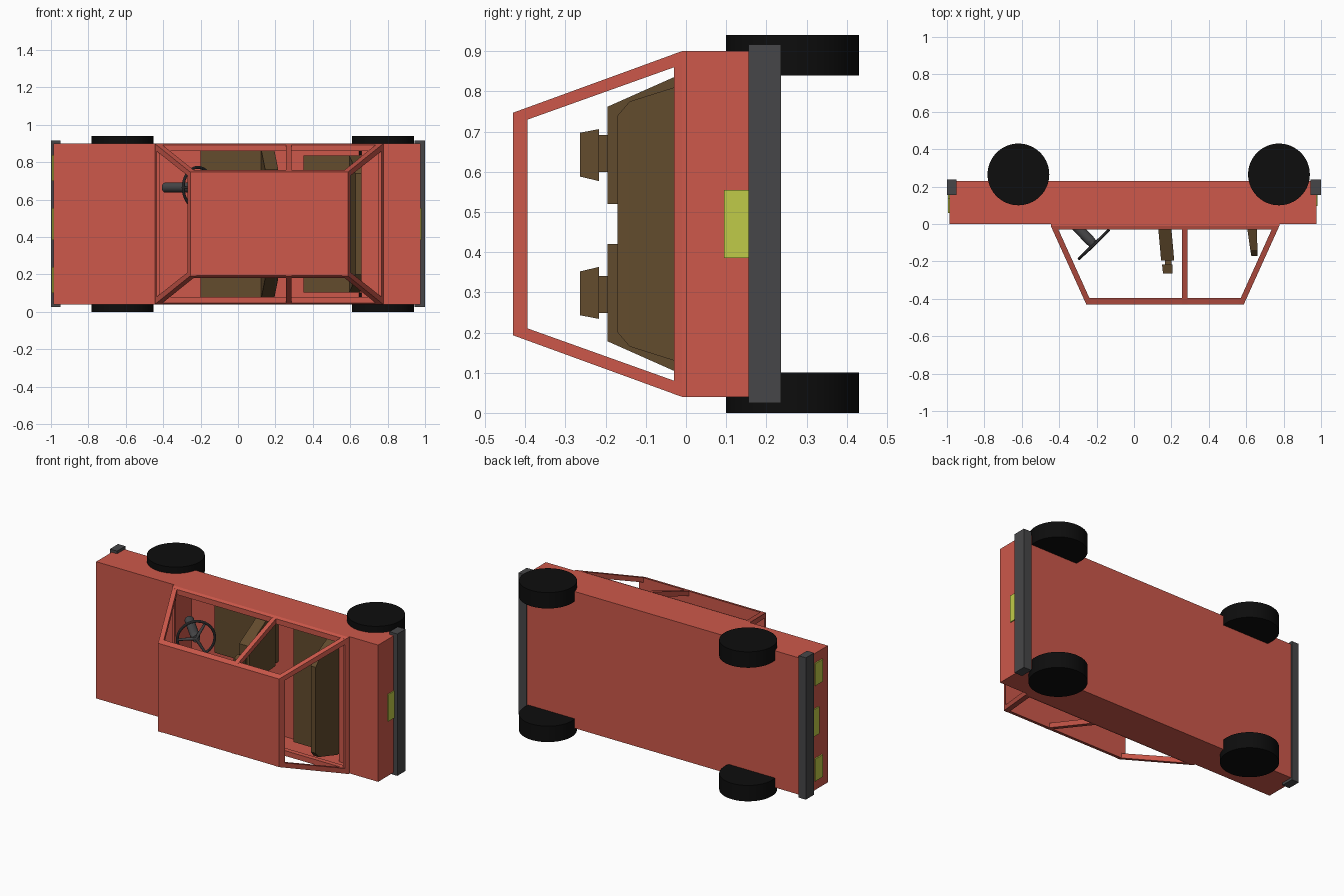
import bpy, bmesh, math
from mathutils import Vector, Matrix

if "Cube" in bpy.data.objects:
    bpy.data.objects.remove(bpy.data.objects["Cube"])

ZC = 0.47  # mid-plane of the car, which lies on its side


def material(name, rgb):
    m = bpy.data.materials.new(name)
    m.diffuse_color = (*rgb, 1)
    m.use_nodes = True
    m.node_tree.nodes["Principled BSDF"].inputs["Base Color"].default_value = m.diffuse_color
    return m


RED = material("red paint", (0.61, 0.098, 0.069))
BROWN = material("brown leather", (0.125, 0.072, 0.027))
GREY = material("dark grey", (0.062, 0.062, 0.065))
BLACK = material("black rubber", (0.004, 0.004, 0.004))
YELLOW = material("yellow lamp", (0.53, 0.60, 0.065))


def make(name, bm, mat):
    bmesh.ops.recalc_face_normals(bm, faces=bm.faces)
    me = bpy.data.meshes.new(name)
    bm.to_mesh(me)
    bm.free()
    ob = bpy.data.objects.new(name, me)
    bpy.context.collection.objects.link(ob)
    if mat:
        me.materials.append(mat)
    return ob


def loft(name, mat, *rings, mirror=False):
    """Solid through rectangles (y, x0, x1, z0, z1); mirror flips across mid-plane."""
    for side in ((0, 1) if mirror else (0,)):
        bm = bmesh.new()
        loops = []
        for y, x0, x1, z0, z1 in rings:
            if side:
                z0, z1 = 2 * ZC - z1, 2 * ZC - z0
            loops.append([bm.verts.new((x, y, z)) for x, z in
                          ((x0, z0), (x1, z0), (x1, z1), (x0, z1))])
        bm.faces.new(loops[0])
        bm.faces.new(loops[-1])
        for a, b in zip(loops, loops[1:]):
            for i in range(4):
                j = (i + 1) % 4
                bm.faces.new((a[i], a[j], b[j], b[i]))
        ob = make(name, bm, mat)
    return ob


def box(name, mat, x0, x1, y0, y1, z0, z1, mirror=False):
    return loft(name, mat, (y0, x0, x1, z0, z1), (y1, x0, x1, z0, z1), mirror=mirror)


def rod(name, mat, a, b, r, r2=None, sides=32):
    a, b = Vector(a), Vector(b)
    d = b - a
    bm = bmesh.new()
    mtx = Matrix.Translation((a + b) / 2) @ d.to_track_quat('Z', 'Y').to_matrix().to_4x4()
    bmesh.ops.create_cone(bm, cap_ends=True, segments=sides, radius1=r,
                          radius2=r if r2 is None else r2, depth=d.length, matrix=mtx)
    return smooth(make(name, bm, mat))


def smooth(ob):
    bpy.ops.object.select_all(action='DESELECT')
    ob.select_set(True)
    bpy.context.view_layer.objects.active = ob
    bpy.ops.object.shade_smooth_by_angle(angle=math.radians(35))
    return ob


# Body tub with the passenger space and a rear shelf hollowed out
body = box("body", RED, -0.987, 0.975, 0, 0.23, 0.04, 0.90)
for dims in ((-0.435, 0.66, -0.1, 0.16), (0.5, 0.765, -0.1, 0.06)):
    cutter = box("cabin_cutter", None, *dims, 0.06, 0.88)
    cutter.hide_render = True
    cutter.hide_viewport = False
    mod = body.modifiers.new("cabin", 'BOOLEAN')
    mod.object = cutter
    mod.operation = 'DIFFERENCE'
    mod.solver = 'EXACT'
bpy.context.view_layer.objects.active = body
for mod in list(body.modifiers):
    bpy.ops.object.modifier_apply(modifier=mod.name)
for ob in [o for o in bpy.data.objects if o.name.startswith("cabin_cutter")]:
    bpy.data.objects.remove(ob)

# Cabin frame: sills, pillars and roof
loft("side_sill", RED, (0, -0.445, 0.777, 0.86, 0.90), (-0.01, -0.445, 0.777, 0.86, 0.90),
     (-0.03, -0.434, 0.767, 0.86, 0.893), mirror=True)
loft("windscreen_sill", RED, (0, -0.445, -0.43, 0.05, 0.89), (-0.01, -0.445, -0.43, 0.05, 0.89),
     (-0.03, -0.435, -0.42, 0.05, 0.89))
loft("rear_sill", RED, (0, 0.762, 0.777, 0.05, 0.89), (-0.01, 0.762, 0.777, 0.05, 0.89),
     (-0.03, 0.752, 0.767, 0.05, 0.89))
loft("front_pillar", RED, (-0.01, -0.445, -0.413, 0.867, 0.90),
     (-0.43, -0.255, -0.223, 0.717, 0.747), mirror=True)
loft("middle_pillar", RED, (-0.01, 0.257, 0.285, 0.867, 0.90),
     (-0.43, 0.257, 0.285, 0.717, 0.747), mirror=True)
loft("rear_pillar", RED, (-0.01, 0.745, 0.777, 0.867, 0.90),
     (-0.43, 0.555, 0.587, 0.717, 0.747), mirror=True)
loft("roof", RED, (-0.395, -0.27, 0.602, 0.181, 0.759), (-0.43, -0.255, 0.587, 0.194, 0.747))

# Bumpers, lamps and plates
for name, x0, x1 in (("front_bumper", -1.0, -0.95), ("rear_bumper", 0.945, 1.0)):
    box(name, GREY, x0, x1, 0.155, 0.237, 0.025, 0.917)
box("headlamp", YELLOW, -0.995, -0.98, 0.06, 0.135, 0.70, 0.84, mirror=True)
box("front_plate", YELLOW, -0.995, -0.98, 0.095, 0.16, 0.385, 0.555)
box("rear_plate", YELLOW, 0.97, 0.981, 0.095, 0.16, 0.385, 0.555)

# Wheels
for x in (-0.618, 0.775):
    for z in (0, 0.84):
        rod("wheel", BLACK, (x, 0.265, z), (x, 0.265, z + 0.10), 0.165, sides=64)

# Front seats: cushion, tapered back, headrest
box("front_seat_cushion", BROWN, -0.20, 0.17, 0.05, 0.16, 0.52, 0.862, mirror=True)
loft("front_seat_back", BROWN, (0.10, 0.12, 0.19, 0.52, 0.862), (0.03, 0.125, 0.195, 0.52, 0.862),
     (-0.195, 0.145, 0.215, 0.52, 0.762), mirror=True)
loft("headrest_post", BROWN, (-0.18, 0.165, 0.20, 0.60, 0.692),
     (-0.225, 0.165, 0.20, 0.60, 0.692), mirror=True)
loft("headrest", BROWN, (-0.217, 0.15, 0.205, 0.577, 0.706),
     (-0.264, 0.155, 0.205, 0.588, 0.697), mirror=True)

# Rear bench
box("bench_cushion", BROWN, 0.35, 0.655, 0.05, 0.16, 0.105, 0.835)
loft("bench_back", BROWN, (0.10, 0.59, 0.655, 0.105, 0.835), (0.05, 0.595, 0.655, 0.105, 0.835),
     (-0.14, 0.622, 0.66, 0.165, 0.775), (-0.17, 0.627, 0.66, 0.20, 0.74))

# Steering wheel and column
hub = Vector((-0.215, -0.11, 0.665))
axis = Vector((0.69, -0.72, 0)).normalized()
side = Vector((axis.y, -axis.x, 0))
rod("steering_column", GREY, hub - axis * 0.25, hub - axis * 0.03, 0.027)
rod("steering_hub", GREY, hub - axis * 0.03, hub + axis * 0.006, 0.027, 0.022)
bpy.ops.mesh.primitive_torus_add(location=hub, rotation=axis.to_track_quat('Z', 'Y').to_euler(),
                                 major_radius=0.108, minor_radius=0.008,
                                 major_segments=48, minor_segments=10)
rim = bpy.context.object
rim.name = "steering_wheel_rim"
rim.data.materials.append(GREY)
smooth(rim)
for ang in (0, 120, 240):
    a = math.radians(ang)
    d = side * math.cos(a) + Vector((0, 0, 1)) * math.sin(a)
    rod("steering_spoke", GREY, hub, hub + d * 0.106, 0.010, 0.007, sides=12)
